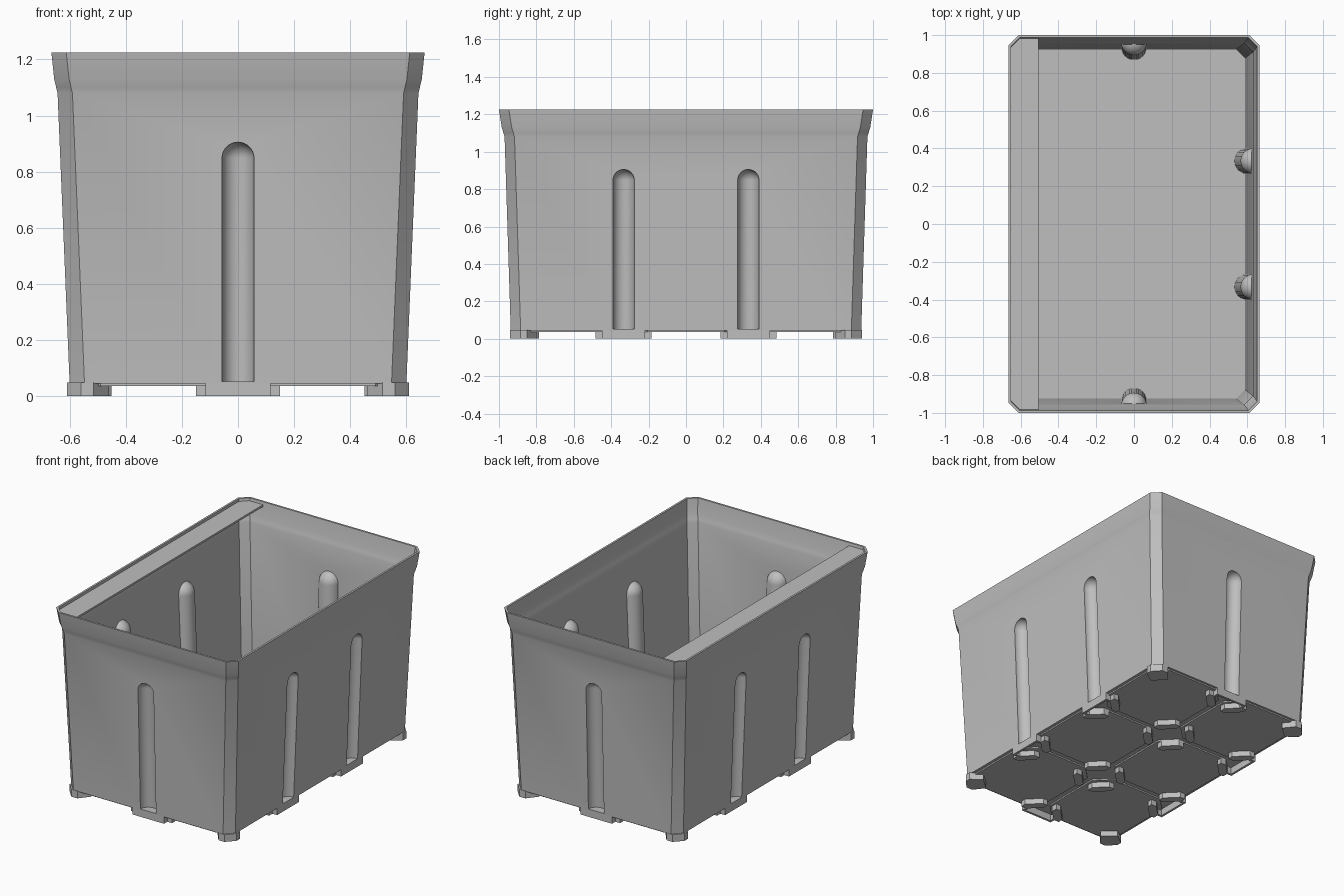
import bpy, bmesh, math

if "Cube" in bpy.data.objects:
    bpy.data.objects.remove(bpy.data.objects["Cube"], do_unlink=True)

grey = bpy.data.materials.new("matte_grey")
grey.use_nodes = True
COLOUR = (0.52, 0.52, 0.52, 1)
grey.diffuse_color = COLOUR
grey.node_tree.nodes["Principled BSDF"].inputs["Base Color"].default_value = COLOUR


def loft(name, rings):
    """Closed solid through a stack of equal-length rings of points."""
    bm = bmesh.new()
    rows = [[bm.verts.new(p) for p in ring] for ring in rings]
    n = len(rows[0])
    for a, b in zip(rows, rows[1:]):
        for i in range(n):
            j = (i + 1) % n
            bm.faces.new((a[i], a[j], b[j], b[i]))
    bm.faces.new(rows[0][::-1])
    bm.faces.new(rows[-1])
    bmesh.ops.recalc_face_normals(bm, faces=bm.faces)
    mesh = bpy.data.meshes.new(name)
    bm.to_mesh(mesh)
    bm.free()
    mesh.materials.append(grey)
    obj = bpy.data.objects.new(name, mesh)
    bpy.context.collection.objects.link(obj)
    return obj


def prism(name, outline, z0, z1):
    return loft(name, [[(x, y, z) for x, y in outline] for z in (z0, z1)])


def octagon(hx, hy, c, z):
    """Rectangle with chamfered corners."""
    quarter = [(hx, hy - c), (hx - c, hy)]
    pts = quarter + [(-x, y) for x, y in quarter[::-1]]
    pts += [(-x, -y) for x, y in pts]
    return [(x, y, z) for x, y in pts]


def select_only(obj):
    bpy.ops.object.select_all(action='DESELECT')
    obj.select_set(True)
    bpy.context.view_layer.objects.active = obj


def subtract(obj, cutter):
    cutter.hide_render = True
    mod = obj.modifiers.new("cut", 'BOOLEAN')
    mod.operation = 'DIFFERENCE'
    mod.solver = 'EXACT'
    mod.object = cutter
    select_only(obj)
    bpy.ops.object.modifier_apply(modifier=mod.name)
    bpy.data.objects.remove(cutter, do_unlink=True)


FLOOR, TOP, WALL = 0.045, 1.225, 0.013
SLOPE_X, SLOPE_Y = 0.04, 0.03
HX, HY = 0.60, 0.937

# Wall profile: half width, half depth, height
profile = [(HX, HY, FLOOR), (0.643, 0.97, 1.08), (0.648, 0.976, 1.1),
           (0.655, 0.985, 1.13), (0.665, 1.0, TOP)]

# Indented ribs: wall direction and position along the wall
ribs = [(0, s, 0) for s in (-1, 1)]
ribs += [(s, 0, t / 3) for s in (-1, 1) for t in (-1, 1)]


def capsule(rib, radius, base):
    """Round-topped post leaning along the wall."""
    nx, ny, along = rib
    steps, dome = 32, 10
    levels = [(base, radius)]
    for k in range(dome):
        a = math.pi / 2 * k / dome
        levels.append((0.848 + radius * math.sin(a), radius * math.cos(a)))
    levels.append((0.848 + radius, radius * 0.02))
    rings = []
    for z, r in levels:
        cx = nx * (HX + SLOPE_X * (z - FLOOR)) + abs(ny) * along
        cy = ny * (HY + SLOPE_Y * (z - FLOOR)) + abs(nx) * along
        rings.append([(cx + r * math.cos(2 * math.pi * i / steps),
                       cy + r * math.sin(2 * math.pi * i / steps), z)
                      for i in range(steps)])
    return loft("rib_cutter", rings)


# Crate body: tapered shell, hollowed, with ribs pressed inwards
body = loft("crate_body", [octagon(x, y, 0.053, z) for x, y, z in profile])
inside = [(x - WALL, y - WALL, z) for x, y, z in profile]
inside[0] = (inside[0][0], inside[0][1], 0.062)
inside.append((inside[-1][0], inside[-1][1], TOP + 0.05))
cavity = loft("cavity_cutter", [octagon(x, y, 0.047, z) for x, y, z in inside])
for rib in ribs:
    subtract(cavity, capsule(rib, 0.068, 0.02))
subtract(body, cavity)
for rib in ribs:
    subtract(body, capsule(rib, 0.057, 0.052))
select_only(body)
bpy.ops.object.shade_smooth_by_angle(angle=math.radians(30))

# Ledge along one long side, just under the rim
prism("rim_ledge", [(-0.505, -0.982), (-0.505, 0.982), (-0.61, 0.982),
                    (-0.655, 0.935), (-0.655, -0.935), (-0.61, -0.982)], 1.195, 1.208)

# Underside panels, two by three, with narrow channels between them
for sx in (-1, 1):
    for row in (-1, 0, 1):
        ring = octagon(0.28, 0.295, 0.09, 0)
        prism("base_panel", [(x + sx * 0.3, y + row * 0.628) for x, y, z in ring],
              0.036, FLOOR + 0.005)

# Faceted feet around the panel corners
foot = [(0.15, 0.035), (0.11, 0.035), (0.035, 0.11),
        (0.035, 0.15), (0.07, 0.15), (0.15, 0.07)]


def add_foot(cx, cy, sx, sy):
    prism("panel_foot", [(cx + sx * x, cy + sy * y) for x, y in foot], 0, FLOOR + 0.003)


for t in (-1, 1):
    for sx in (-1, 1):
        for sy in (-1, 1):
            add_foot(0, t / 3, sx, sy)
            add_foot(t * HX, sy / 3, -t, sx)
        add_foot(0, t * HY, sx, -t)

# Corner feet
corner = [(0.515, 0.94), (0.56, 0.94), (0.61, 0.885),
          (0.61, 0.85), (0.54, 0.80), (0.46, 0.87)]
for sx in (-1, 1):
    for sy in (-1, 1):
        prism("corner_foot", [(sx * x, sy * y) for x, y in corner], 0, FLOOR + 0.003)

# Bracket under each rib: a front plate with two short side tabs
for nx, ny, along in ribs:
    half = HX if nx else HY
    for a0, a1, depth in ((-0.115, 0.115, 0.015), (-0.115, -0.1, 0.06), (0.1, 0.115, 0.06)):
        pts = [(a0, half), (a1, half), (a1, half - depth), (a0, half - depth)]
        if nx:
            outline = [(nx * d, along + a) for a, d in pts]
        else:
            outline = [(a, ny * d) for a, d in pts]
        prism("rib_bracket", outline, 0, FLOOR + 0.003)
